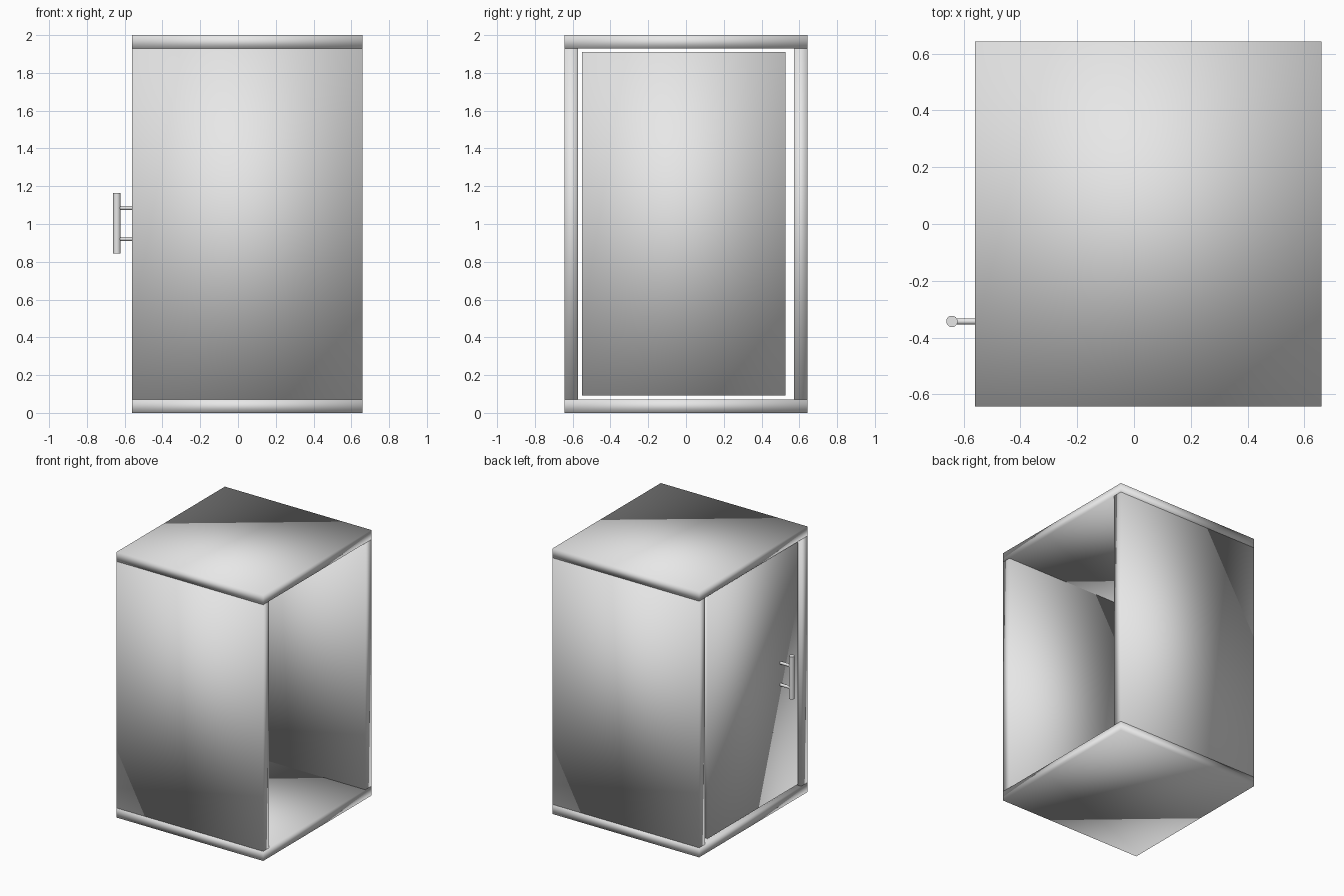
import bpy
from mathutils import Vector

cube = bpy.data.objects.get("Cube")
if cube:
    bpy.data.objects.remove(cube, do_unlink=True)

# One plain grey for everything
grey = bpy.data.materials.new("light_grey")
grey.use_nodes = True
grey.diffuse_color = (0.8, 0.8, 0.8, 1)
grey.node_tree.nodes["Principled BSDF"].inputs["Base Color"].default_value = (0.8, 0.8, 0.8, 1)


def panel(name, low, high):
    """Smooth shaded board between two opposite corners."""
    low, high = Vector(low), Vector(high)
    bpy.ops.mesh.primitive_cube_add(size=1, location=(low + high) / 2)
    ob = bpy.context.object
    ob.name = name
    ob.scale = high - low
    bpy.ops.object.transform_apply(location=False, rotation=False, scale=True)
    bpy.ops.object.shade_smooth()
    ob.data.materials.append(grey)


def rod(name, start, end, radius):
    """Round bar between two points."""
    start, end = Vector(start), Vector(end)
    axis = end - start
    bpy.ops.mesh.primitive_cylinder_add(vertices=32, radius=radius, depth=axis.length,
                                        location=(start + end) / 2,
                                        rotation=axis.to_track_quat('Z', 'Y').to_euler())
    ob = bpy.context.object
    ob.name = name
    bpy.ops.object.shade_smooth_by_angle()
    ob.data.materials.append(grey)


X0, X1 = -0.56, 0.66   # door end and open end
Y = 0.643              # half depth
T = 0.072              # board thickness
H = 2.0

# Carcass, open at +x
panel("bottom_panel", (X0, -Y, 0), (X1, Y, T))
panel("top_panel", (X0, -Y, H - T), (X1, Y, H))
panel("front_panel", (X0, -Y, T), (X1, T - Y, H - T))
panel("back_panel", (X0, Y - T, T), (X1, Y, H - T))

# Door set in the -x end with a gap around it
door_face = X0 + 0.012
panel("door", (door_face, -0.55, 0.092), (door_face + 0.05, 0.527, 1.91))

# Door handle on two standoffs
HX, HY = -0.641, -0.343
rod("handle_bar", (HX, HY, 0.843), (HX, HY, 1.163), 0.02)
for label, z in (("lower", 0.921), ("upper", 1.085)):
    rod(label + "_handle_standoff", (HX, HY, z), (door_face + 0.01, HY, z), 0.011)
